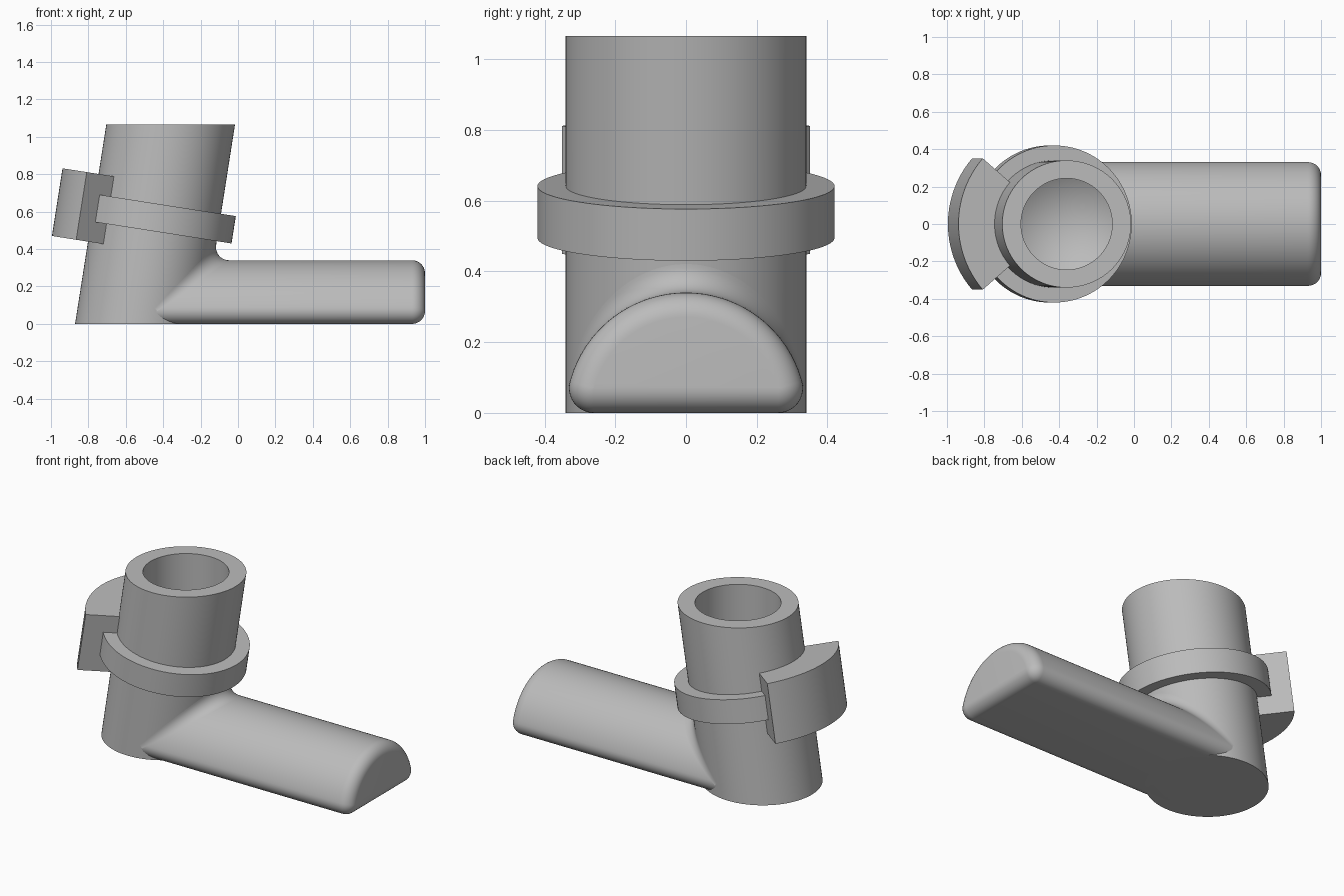
import bpy, bmesh
from math import sin, cos, tan, pi, radians, sqrt, atan2
from mathutils import Vector, Matrix

cube = bpy.data.objects.get("Cube")
if cube:
    bpy.data.objects.remove(cube, do_unlink=True)

GREY = (0.5, 0.5, 0.5, 1)
mat = bpy.data.materials.new("plain_grey")
mat.use_nodes = True
mat.diffuse_color = GREY
mat.node_tree.nodes["Principled BSDF"].inputs["Base Color"].default_value = GREY

TILT = radians(8.9)
R = 0.34            # radius of both the tube and the bar
FILLET = 0.07
HEIGHT = 1.065
BASE = Vector((-0.527, 0, 0))
AXIS = Vector((sin(TILT), 0, cos(TILT)))


def skin(name, rows, wrap=True, caps=(), matrix=None):
    """Bridge rows of points into one smooth object with sharp edges kept."""
    bm = bmesh.new()
    grid = [[bm.verts.new(p) for p in row] for row in rows]
    n = len(grid[0])
    for a, b in zip(grid, grid[1:]):
        for i in range(n if wrap else n - 1):
            j = (i + 1) % n
            bm.faces.new((a[i], a[j], b[j], b[i]))
    for end in caps:
        bm.faces.new(grid[end])
    bmesh.ops.remove_doubles(bm, verts=bm.verts, dist=1e-5)
    bmesh.ops.recalc_face_normals(bm, faces=bm.faces)
    if not wrap:
        bm.normal_update()
        if sum(f.normal.z for f in bm.faces) < 0:
            bmesh.ops.reverse_faces(bm, faces=bm.faces)
    if matrix:
        bm.transform(matrix)
    mesh = bpy.data.meshes.new(name)
    bm.to_mesh(mesh)
    bm.free()
    mesh.materials.append(mat)
    obj = bpy.data.objects.new(name, mesh)
    bpy.context.collection.objects.link(obj)
    bpy.ops.object.select_all(action='DESELECT')
    obj.select_set(True)
    bpy.context.view_layer.objects.active = obj
    bpy.ops.object.shade_smooth_by_angle(angle=radians(28))
    return obj


def ellipse(cx, z, rx, ry, n=96):
    return [(cx + rx * cos(2 * pi * i / n), ry * sin(2 * pi * i / n), z)
            for i in range(n)]


# Leaning tube, cut level at both ends, with a vertical blind hole
top_x = BASE.x + HEIGHT * tan(TILT)
skin("leaning_tube", [
    ellipse(BASE.x, 0, R / cos(TILT), R),
    ellipse(top_x, HEIGHT, R / cos(TILT), R),
    ellipse(top_x, HEIGHT, 0.244, 0.244),
    ellipse(top_x, 0.56, 0.244, 0.244),
    ellipse(top_x, 0.41, 0, 0),
], caps=(0,))


# Half-round bar with rounded corners and a rounded end
def bar_section(x, d):
    c = sqrt((R - FILLET) ** 2 - FILLET ** 2)
    a0 = atan2(FILLET, c)
    pts = []
    for i in range(11):
        a = -pi / 2 + (pi / 2 + a0) * i / 10
        pts.append((c + (FILLET - d) * cos(a), FILLET + (FILLET - d) * sin(a)))
    for i in range(1, 48):
        a = a0 + (pi - 2 * a0) * i / 48
        pts.append(((R - d) * cos(a), (R - d) * sin(a)))
    pts += [(-y, z) for y, z in reversed(pts[:11])]
    return [(x, y, z) for y, z in pts]


rows = [bar_section(-0.47, 0)]
for i in range(11):
    a = pi / 2 * i / 10
    rows.append(bar_section(1 - FILLET + FILLET * sin(a),
                            0.995 * FILLET * (1 - cos(a))))
skin("half_round_bar", rows, caps=(0, -1))

# Rolling-ball blend where the bar meets the tube
k = (R + FILLET) / R
reach = R * (1 / cos(TILT) + tan(TILT))
rows = []
for i in range(65):
    t = 0.2 + (pi - 0.4) * i / 64
    ball = Vector((BASE.x + k * reach * sin(t), k * R * cos(t), k * R * sin(t)))
    to_bar = Vector((0, -cos(t), -sin(t)))
    foot = BASE + AXIS * (ball - BASE).dot(AXIS)
    to_tube = (foot - ball).normalized()
    rows.append([ball + FILLET * to_bar.slerp(to_tube, s / 10) for s in range(11)])
skin("junction_blend", rows, wrap=False)

# Collar and clip, both square to the tube axis
FRAME = Matrix.Translation(BASE + AXIS * 0.575) @ Matrix.Rotation(TILT, 4, 'Y')


def sector(name, outer, start, end, half, steps):
    inner = R - 0.004
    rows = []
    for i in range(steps + 1):
        a = radians(start + (end - start) * i / steps)
        rows.append([(r * cos(a), r * sin(a), z) for r, z in
                     ((inner, -half), (outer, -half), (outer, half), (inner, half))])
    skin(name, rows, caps=(0, -1), matrix=FRAME)


sector("collar_ring", 0.42, -139, 139, 0.074, 80)
sector("outer_clip", 0.535, 139, 221, 0.183, 28)
